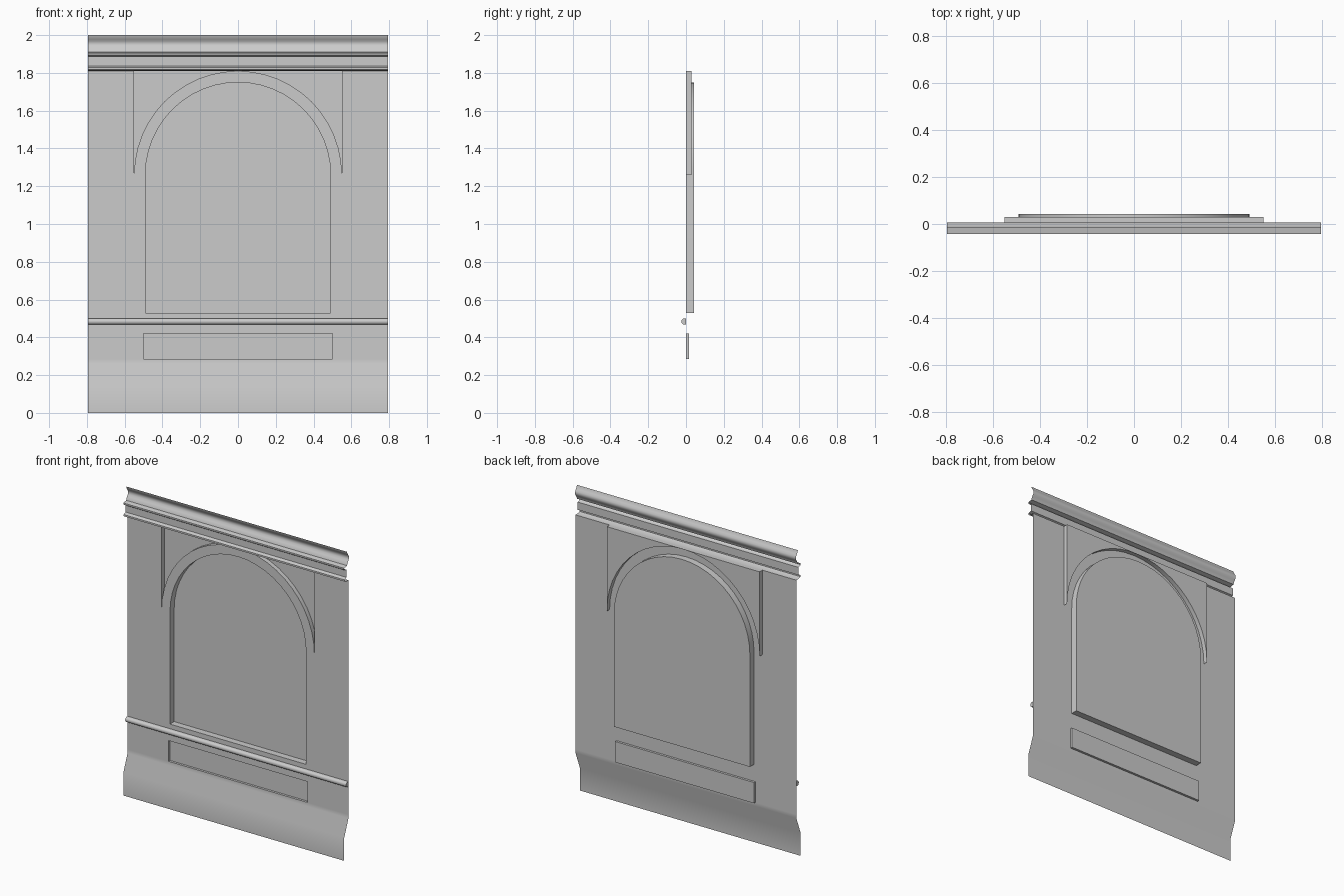
import bpy, bmesh, math

cube = bpy.data.objects.get("Cube")
if cube:
    bpy.data.objects.remove(cube, do_unlink=True)

W = 0.795                      # half width
WALL, SPANDREL, NICHE = 0.0, 0.029, 0.043
Z_RAIL, Z_TOP = 0.48, 1.81     # wall bottom and top
SILL, SPRING = 0.53, 1.26
R_IN, R_OUT = 0.49, 0.55
SEG = 24

mat = bpy.data.materials.new("plaster_grey")
mat.use_nodes = True
GREY = (0.6, 0.6, 0.6, 1)
mat.diffuse_color = GREY
mat.node_tree.nodes["Principled BSDF"].inputs["Base Color"].default_value = GREY


def finish(bm, name, closed=False, smooth=None):
    """Weld, face the sheet towards the front and make an object."""
    bmesh.ops.remove_doubles(bm, verts=bm.verts, dist=0.0001)
    bmesh.ops.recalc_face_normals(bm, faces=bm.faces)
    if not closed and sum(f.normal.y * f.calc_area() for f in bm.faces) > 0:
        bmesh.ops.reverse_faces(bm, faces=bm.faces)
    mesh = bpy.data.meshes.new(name)
    bm.to_mesh(mesh)
    bm.free()
    mesh.materials.append(mat)
    ob = bpy.data.objects.new(name, mesh)
    bpy.context.collection.objects.link(ob)
    if smooth:
        bpy.ops.object.select_all(action='DESELECT')
        ob.select_set(True)
        bpy.context.view_layer.objects.active = ob
        bpy.ops.object.shade_smooth_by_angle(angle=math.radians(smooth))
    return ob


def face(bm, pts):
    return bm.faces.new([bm.verts.new(p) for p in pts])


def flat(bm, pts, y):
    """Upright face from (x, z) points at depth y."""
    return face(bm, [(x, y, z) for x, z in pts])


def rect(bm, x0, x1, z0, z1, y=WALL):
    flat(bm, [(x0, z0), (x1, z0), (x1, z1), (x0, z1)], y)


def reveal(bm, pts, y0, y1, loop=False):
    """Side walls along a line of (x, z) points between two depths."""
    ends = pts[1:] + pts[:1] if loop else pts[1:]
    for (xa, za), (xb, zb) in zip(pts, ends):
        face(bm, [(xa, y0, za), (xb, y0, zb), (xb, y1, zb), (xa, y1, za)])


def moulding(name, profile, capped=False, smooth=None):
    """Run a (y, z) profile across the full width."""
    bm = bmesh.new()
    ends = profile[1:] + profile[:1] if capped else profile[1:]
    for (ya, za), (yb, zb) in zip(profile, ends):
        face(bm, [(-W, ya, za), (W, ya, za), (W, yb, zb), (-W, yb, zb)])
    if capped:
        for x in (-W, W):
            face(bm, [(x, y, z) for y, z in profile])
    return finish(bm, name, capped, smooth)


def arc(r):
    return [(r * math.cos(math.pi * i / SEG), SPRING + r * math.sin(math.pi * i / SEG))
            for i in range(SEG + 1)]


inner, outer = arc(R_IN), arc(R_OUT)

# Upper wall: side fields, frame around the niche, arch band
bm = bmesh.new()
for s in (-1, 1):
    rect(bm, s * R_OUT, s * W, Z_RAIL, Z_TOP)
    rect(bm, s * R_IN, s * R_OUT, SILL, SPRING)
rect(bm, -R_OUT, R_OUT, Z_RAIL, SILL)
for i in range(SEG):
    flat(bm, [inner[i], outer[i], outer[i + 1], inner[i + 1]], WALL)
finish(bm, "upper_wall")

# Arched niche recess
bm = bmesh.new()
outline = [(-R_IN, SILL), (R_IN, SILL)] + inner
flat(bm, outline, NICHE)
reveal(bm, outline, WALL, NICHE, loop=True)
finish(bm, "arched_niche", smooth=30)

# Spandrel recesses on both sides of the arch
half = SEG // 2
for name, pts in (("left_spandrel", outer[:half + 1]),
                  ("right_spandrel", outer[half:][::-1])):
    bm = bmesh.new()
    if pts[0][1] > pts[-1][1]:
        pts = pts[::-1]
    for (xa, za), (xb, zb) in zip(pts, pts[1:]):
        flat(bm, [(xa, za), (xb, zb), (xb, Z_TOP), (xa, Z_TOP)], SPANDREL)
    corner = (pts[0][0], Z_TOP)
    reveal(bm, pts, WALL, SPANDREL)
    reveal(bm, [pts[0], corner, pts[-1]], WALL, SPANDREL)
    finish(bm, name, smooth=30)

# Dado with flared foot and a sunken oblong panel
bm = bmesh.new()
xs = [-W, -0.54, -0.5, 0.5, 0.54, W]
levels = [(-0.043, 0), (-0.043, 0.15), (WALL, 0.26), (WALL, 0.285),
          (WALL, 0.42), (WALL, 0.45), (WALL, Z_RAIL)]
for (ya, za), (yb, zb) in zip(levels, levels[1:]):
    for xa, xb in zip(xs, xs[1:]):
        if za == 0.285 and xa == -0.5:
            panel = [(xa, za), (xb, za), (xb, zb), (xa, zb)]
            flat(bm, panel, 0.015)
            reveal(bm, panel, WALL, 0.015, loop=True)
        else:
            face(bm, [(xa, ya, za), (xb, ya, za), (xb, yb, zb), (xa, yb, zb)])
finish(bm, "dado", smooth=30)

# Half-round dado rail
moulding("dado_rail", [(0, 0.468), (-0.014, 0.468), (-0.022, 0.474), (-0.025, 0.484),
                       (-0.022, 0.494), (-0.014, 0.5), (0, 0.5)], capped=True, smooth=40)

# Cornice: lower fillet, fascia, upper fillet and hollow crown
cove = [(0.006 - 0.02 * math.cos(math.pi * t / 8) ** 2, 1.91 + 0.09 * t / 8) for t in range(9)]
moulding("cornice", [(WALL, Z_TOP), (-0.03, 1.812), (-0.041, 1.817), (-0.041, 1.828),
                     (-0.02, 1.836), (-0.02, 1.886), (-0.035, 1.888), (-0.043, 1.894),
                     (-0.043, 1.904)] + cove, smooth=35)
